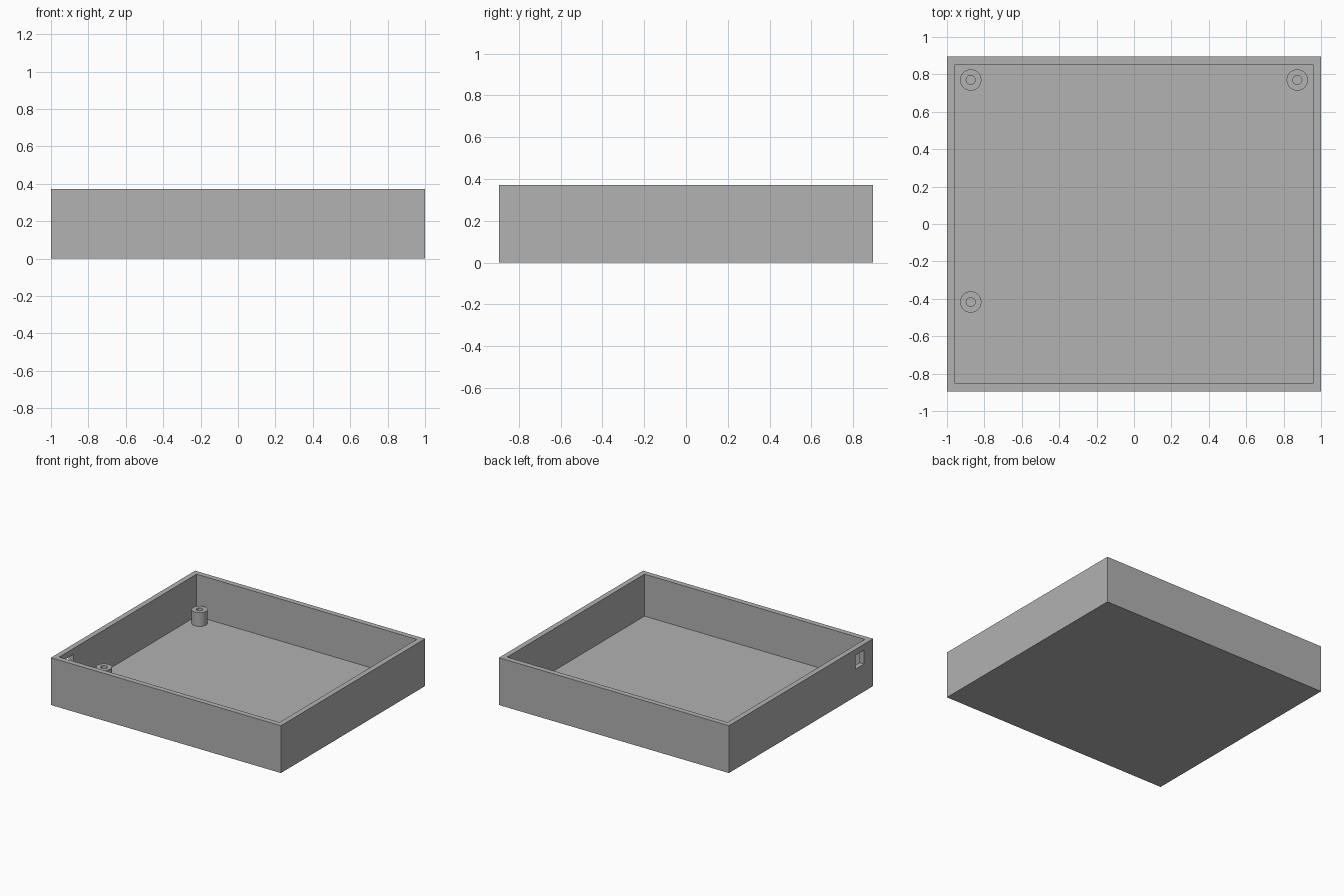
import bpy
import bmesh
from mathutils import Matrix, Vector

if "Cube" in bpy.data.objects:
    bpy.data.objects.remove(bpy.data.objects["Cube"])

HALF_X, HALF_Y, HEIGHT = 1.0, 0.895, 0.372
WALL, FLOOR = 0.042, 0.042
POST_TOP, POST_R, BORE_R = 0.15, 0.057, 0.024
POST_X, POST_BACK, POST_FRONT = 0.873, 0.77, -0.417

grey = bpy.data.materials.new("plain_grey")
grey.use_nodes = True
grey.diffuse_color = (0.445, 0.445, 0.445, 1)
grey.node_tree.nodes["Principled BSDF"].inputs["Base Color"].default_value = grey.diffuse_color


def add_object(name, bm):
    mesh = bpy.data.meshes.new(name)
    bm.to_mesh(mesh)
    bm.free()
    mesh.materials.append(grey)
    obj = bpy.data.objects.new(name, mesh)
    bpy.context.collection.objects.link(obj)
    return obj


def box(name, low, high):
    low, high = Vector(low), Vector(high)
    bm = bmesh.new()
    place = Matrix.Translation((low + high) / 2) @ Matrix.Diagonal((*(high - low), 1))
    bmesh.ops.create_cube(bm, size=1, matrix=place)
    return add_object(name, bm)


def activate(obj):
    bpy.ops.object.select_all(action="DESELECT")
    obj.select_set(True)
    bpy.context.view_layer.objects.active = obj


def cut(target, cutter):
    cutter.hide_render = True
    mod = target.modifiers.new("cut", "BOOLEAN")
    mod.operation = "DIFFERENCE"
    mod.solver = "EXACT"
    mod.object = cutter
    activate(target)
    bpy.ops.object.modifier_apply(modifier=mod.name)
    bpy.data.objects.remove(cutter)


# Open tray with a through window near the front of its right wall
tray = box("tray", (-HALF_X, -HALF_Y, 0), (HALF_X, HALF_Y, HEIGHT))
cut(tray, box("cavity_cutter", (WALL - HALF_X, WALL - HALF_Y, FLOOR),
              (HALF_X - WALL, HALF_Y - WALL, HEIGHT + 0.1)))
cut(tray, box("window_cutter", (-HALF_X - 0.1, -0.785, 0.215),
              (-HALF_X + 0.1, -0.675, 0.325)))


# Screw posts: cylinders with a bore sunk down to the floor
def screw_post(name, x, y):
    bm = bmesh.new()
    depth = POST_TOP - FLOOR
    bmesh.ops.create_cone(bm, cap_ends=True, segments=40, radius1=POST_R, radius2=POST_R,
                          depth=depth, matrix=Matrix.Translation((x, y, FLOOR + depth / 2)))
    top = [f for f in bm.faces if f.normal.z > 0.9]
    bmesh.ops.inset_region(bm, faces=top, thickness=POST_R - BORE_R)
    bore = bmesh.ops.extrude_face_region(bm, geom=top)
    verts = [v for v in bore["geom"] if isinstance(v, bmesh.types.BMVert)]
    bmesh.ops.delete(bm, geom=[f for f in top if f.is_valid], context="FACES")
    bmesh.ops.translate(bm, verts=verts, vec=(0, 0, 0.002 - depth))
    bmesh.ops.recalc_face_normals(bm, faces=bm.faces)
    activate(add_object(name, bm))
    bpy.ops.object.shade_smooth_by_angle()


screw_post("back_right_post", -POST_X, POST_BACK)
screw_post("back_left_post", POST_X, POST_BACK)
screw_post("front_right_post", -POST_X, POST_FRONT)
